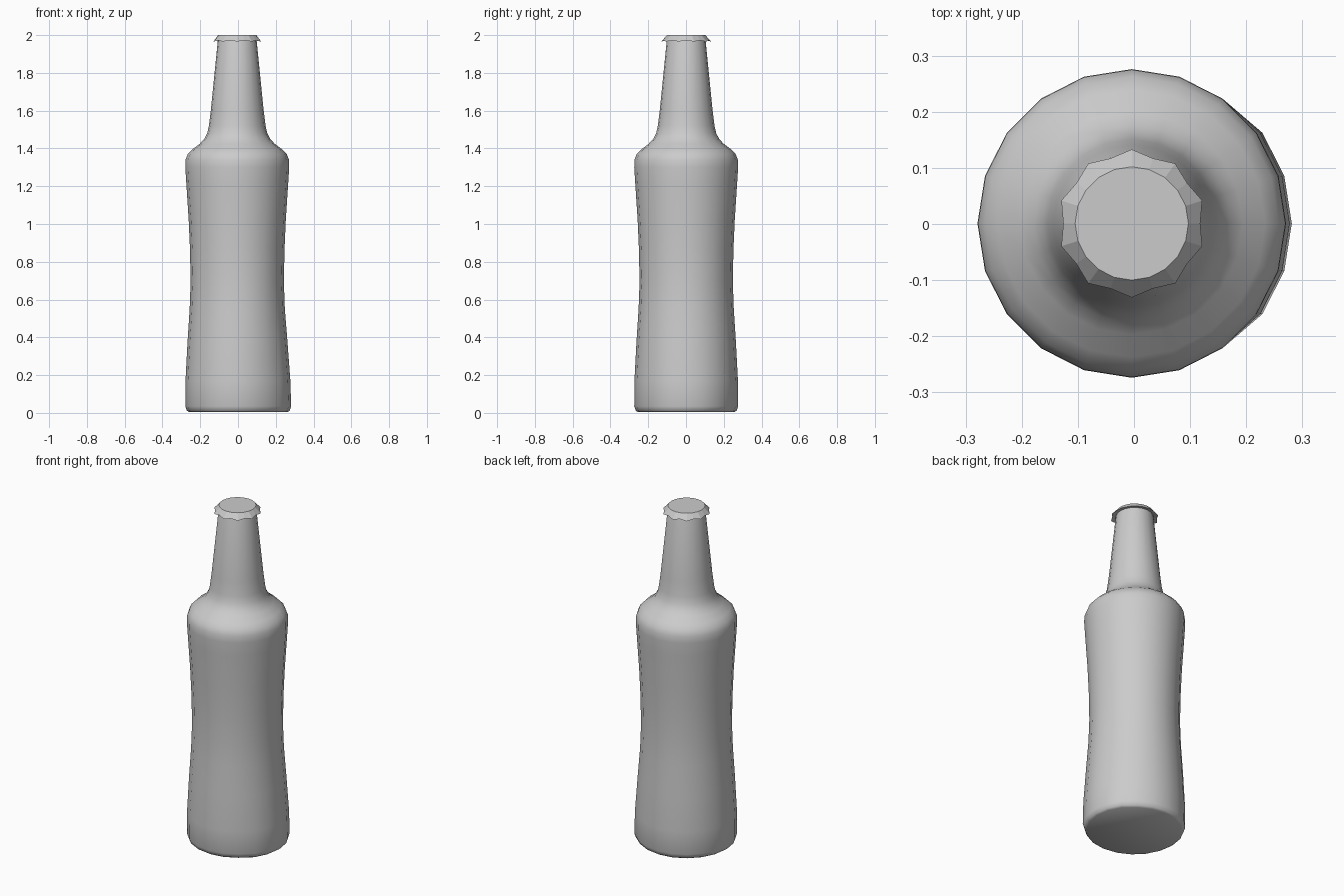
import bpy, bmesh, math

if "Cube" in bpy.data.objects:
    bpy.data.objects.remove(bpy.data.objects["Cube"])

SIDES = 20
CX, CY = -0.004, 0.001


def make_object(name, bm, smooth_angle=None):
    bmesh.ops.recalc_face_normals(bm, faces=bm.faces)
    mesh = bpy.data.meshes.new(name)
    bm.to_mesh(mesh)
    bm.free()
    ob = bpy.data.objects.new(name, mesh)
    bpy.context.collection.objects.link(ob)
    if smooth_angle is not None:
        bpy.ops.object.select_all(action='DESELECT')
        ob.select_set(True)
        bpy.context.view_layer.objects.active = ob
        bpy.ops.object.shade_smooth_by_angle(angle=math.radians(smooth_angle))
    return ob


def ring(bm, radius, z, scallop=0.0, drop=0.0):
    """Ring of vertices; scallop pulls every second one inwards and up."""
    verts = []
    for i in range(SIDES):
        a = math.pi / 2 + 2 * math.pi * i / SIDES
        odd = i % 2
        r = radius - scallop * odd
        verts.append(bm.verts.new((CX + r * math.cos(a), CY + r * math.sin(a), z + drop * odd)))
    return verts


def bridge(bm, a, b):
    for i in range(SIDES):
        j = (i + 1) % SIDES
        bm.faces.new((a[i], a[j], b[j], b[i]))


def lathe(bm, rings):
    for a, b in zip(rings, rings[1:]):
        bridge(bm, a, b)
    bm.faces.new(rings[0])
    bm.faces.new(rings[-1])


# Bottle glass: waisted body, rounded shoulder, tapering neck
profile = [(0.255, 0.004), (0.267, 0.012), (0.275, 0.035), (0.274, 0.17), (0.263, 0.38),
           (0.252, 0.55), (0.247, 0.69), (0.25, 0.86), (0.257, 1.02), (0.27, 1.22),
           (0.275, 1.30), (0.274, 1.34), (0.262, 1.37), (0.238, 1.395), (0.198, 1.425),
           (0.175, 1.45), (0.159, 1.48), (0.15, 1.52), (0.14, 1.60), (0.103, 1.97),
           (0.098, 1.985)]
bm = bmesh.new()
lathe(bm, [ring(bm, r, z) for r, z in profile])
# slight bulge on the right of the lower body
for v in bm.verts:
    if v.co.z < 0.5 and v.co.x > 0.2:
        v.co.x += 0.011 * (1 - v.co.z / 0.5)
make_object("bottle", bm, 50)

# Crown cap: flat top with a scalloped, flared skirt
bm = bmesh.new()
lathe(bm, [ring(bm, 0.100, 1.975),
           ring(bm, 0.132, 1.966, 0.010, 0.006),
           ring(bm, 0.101, 2.0)])
make_object("cap", bm)
